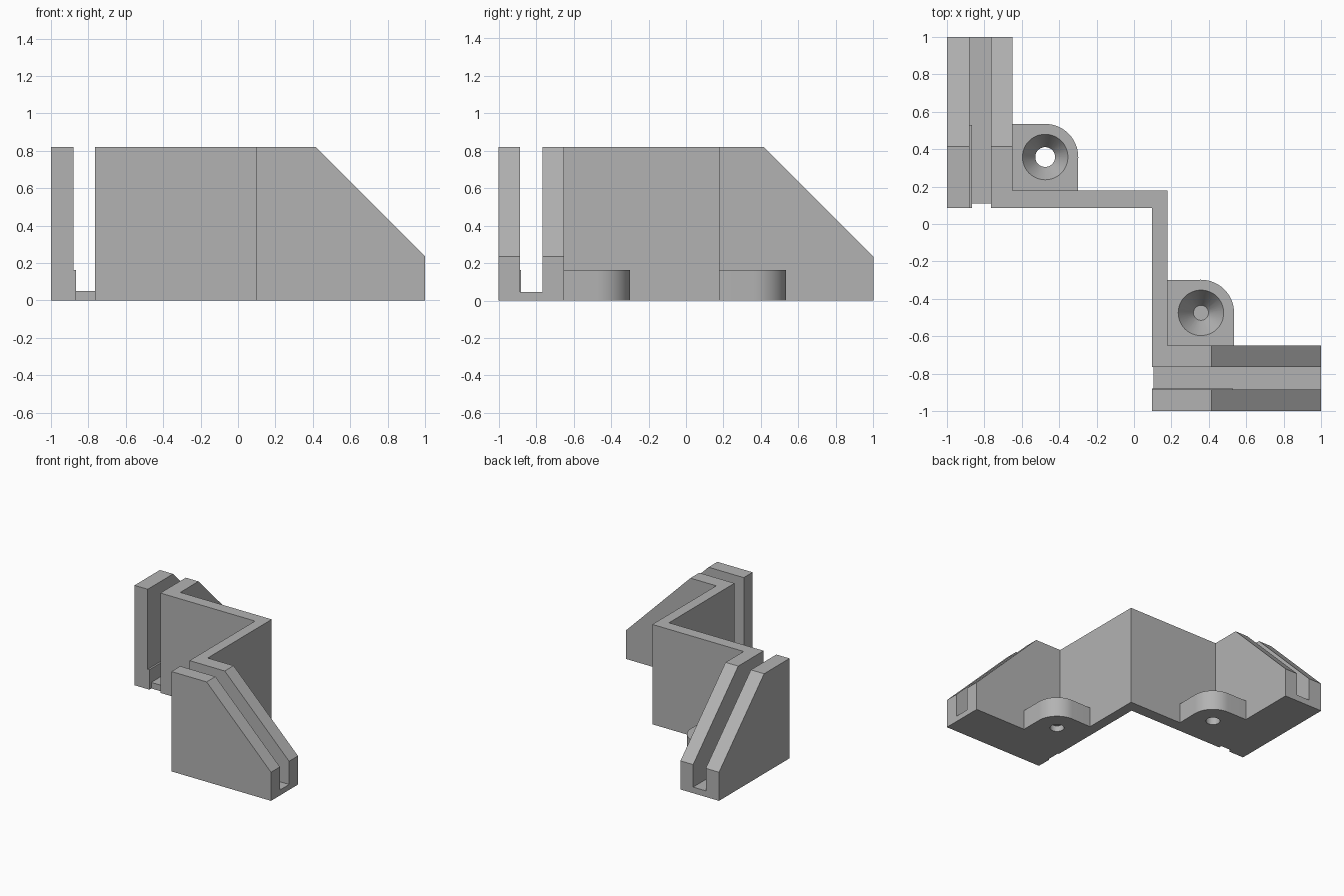
import bpy, bmesh, math
from mathutils import Vector

cube = bpy.data.objects.get("Cube")
if cube:
    bpy.data.objects.remove(cube, do_unlink=True)

grey = bpy.data.materials.new("plain_grey")
grey.use_nodes = True
GREY = (0.45, 0.45, 0.45, 1)
grey.diffuse_color = GREY
grey.node_tree.nodes["Principled BSDF"].inputs["Base Color"].default_value = GREY


def finish(name, bm, swap):
    """Turn a bmesh into an object, optionally mirrored across the x = y diagonal."""
    if swap:
        for v in bm.verts:
            v.co.x, v.co.y = v.co.y, v.co.x
    bmesh.ops.recalc_face_normals(bm, faces=bm.faces)
    mesh = bpy.data.meshes.new(name)
    bm.to_mesh(mesh)
    bm.free()
    mesh.materials.append(grey)
    obj = bpy.data.objects.new(name, mesh)
    bpy.context.collection.objects.link(obj)
    return obj


def prism(name, points, offset, swap=False):
    bm = bmesh.new()
    face = bm.faces.new([bm.verts.new(p) for p in points])
    geom = bmesh.ops.extrude_face_region(bm, geom=[face])["geom"]
    moved = [g for g in geom if isinstance(g, bmesh.types.BMVert)]
    bmesh.ops.translate(bm, verts=moved, vec=Vector(offset))
    return finish(name, bm, swap)


def box(name, x, y, z, swap=False):
    base = [(x[0], y[0], z[0]), (x[1], y[0], z[0]), (x[1], y[1], z[0]), (x[0], y[1], z[0])]
    return prism(name, base, (0, 0, z[1] - z[0]), swap)


def cone(name, centre, r1, r2, z1, z2, swap):
    bm = bmesh.new()
    bmesh.ops.create_cone(bm, cap_ends=True, segments=48, radius1=r1, radius2=r2, depth=z2 - z1)
    bmesh.ops.translate(bm, verts=bm.verts, vec=(*centre, (z1 + z2) / 2))
    return finish(name, bm, swap)


def combine(target, other, operation):
    mod = target.modifiers.new(operation, "BOOLEAN")
    mod.operation, mod.solver, mod.object = operation, "EXACT", other
    bpy.context.view_layer.update()
    graph = bpy.context.evaluated_depsgraph_get()
    mesh = bpy.data.meshes.new_from_object(target.evaluated_get(graph))
    target.modifiers.clear()
    target.data = mesh
    bpy.data.objects.remove(other, do_unlink=True)


HEIGHT, TAB, INNER = 0.82, 0.163, -0.65

# Z-shaped corner wall
plan = [(INNER, 0.085), (0.095, 0.085), (0.095, INNER), (0.18, INNER), (0.18, 0.18), (INNER, 0.18)]
bracket = prism("corner_bracket", [(x, y, 0) for x, y in plan], (0, 0, HEIGHT))

# Two panel holders, mirrored across the diagonal
for swap, start, slot, recess, ledge, floor in (
        (False, 0.085, -0.88, 0.025, 0.015, 0.05),
        (True, 0.095, -0.885, 0.01, 0.005, 0.045)):
    # sloped block
    side = [(start, 0), (1, 0), (1, 0.235), (0.415, HEIGHT), (start, HEIGHT)]
    block = prism("holder_block", [(-1, y, z) for y, z in side], (INNER + 1, 0, 0), swap)
    combine(bracket, block, "UNION")

    # screw tab with one rounded corner
    cx, cy, r = -0.475, 0.358, 0.177
    arc = [(cx + r * math.cos(a), cy + r * math.sin(a), 0)
           for a in (math.radians(90 * i / 16) for i in range(17))]
    outline = [(INNER - 0.02, 0.15, 0), (cx + r - 0.003, 0.15, 0)] + arc
    outline.append((INNER - 0.02, cy + r, 0))
    combine(bracket, prism("screw_tab", outline, (0, 0, TAB), swap), "UNION")

    # panel slot with its recessed floor and low ledge
    combine(bracket, box("slot_cutter", (slot, -0.765), (0, 1.1), (floor, 1), swap), "DIFFERENCE")
    combine(bracket, box("recess_cutter", (slot, -0.765), (0, start + recess), (-0.1, 0.1), swap), "DIFFERENCE")
    combine(bracket, box("slot_ledge", (slot - 0.02, slot + ledge), (start, 0.53), (0, TAB), swap), "UNION")

    # countersunk screw hole
    combine(bracket, cone("hole_cutter", (cx, cy), 0.053, 0.053, -0.1, 0.3, swap), "DIFFERENCE")
    combine(bracket, cone("countersink_cutter", (cx, cy), 0.04, 0.135, 0.04, 0.183, swap), "DIFFERENCE")

bpy.ops.object.select_all(action="DESELECT")
bracket.select_set(True)
bpy.context.view_layer.objects.active = bracket
bpy.ops.object.shade_smooth_by_angle(angle=math.radians(30))
